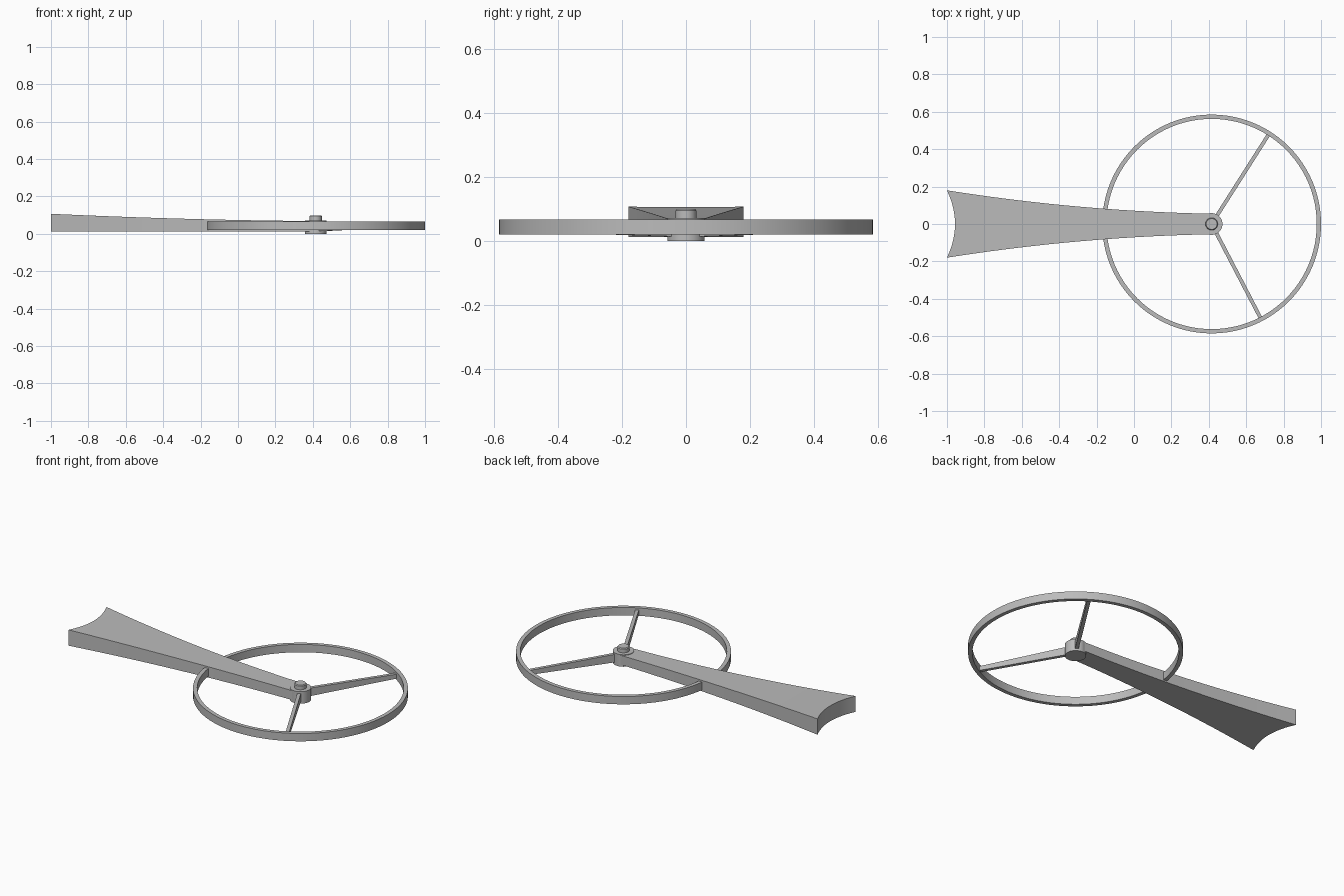
import bpy, bmesh
from math import cos, sin, pi, radians

cube = bpy.data.objects.get("Cube")
if cube:
    bpy.data.objects.remove(cube, do_unlink=True)

grey = bpy.data.materials.new("plain grey")
grey.use_nodes = True
grey.diffuse_color = (0.5, 0.5, 0.5, 1)
grey.node_tree.nodes["Principled BSDF"].inputs["Base Color"].default_value = (0.5, 0.5, 0.5, 1)

HUB_X = 0.415


def finish(name, bm):
    bmesh.ops.recalc_face_normals(bm, faces=bm.faces)
    mesh = bpy.data.meshes.new(name)
    bm.to_mesh(mesh)
    bm.free()
    mesh.materials.append(grey)
    obj = bpy.data.objects.new(name, mesh)
    bpy.context.collection.objects.link(obj)
    bpy.ops.object.select_all(action='DESELECT')
    obj.select_set(True)
    bpy.context.view_layer.objects.active = obj
    bpy.ops.object.shade_smooth_by_angle(angle=radians(25))
    return obj


def lathe(name, profile, segments, closed=False):
    """Revolve (radius, z) points around the hub axis."""
    bm = bmesh.new()
    rings = []
    for r, z in profile:
        rings.append([bm.verts.new((HUB_X + r * cos(2 * pi * i / segments),
                                    r * sin(2 * pi * i / segments), z))
                      for i in range(segments)])
    pairs = list(zip(rings, rings[1:]))
    if closed:
        pairs.append((rings[-1], rings[0]))
    else:
        bm.faces.new(rings[0])
        bm.faces.new(rings[-1])
    for a, b in pairs:
        for i in range(segments):
            j = (i + 1) % segments
            bm.faces.new((a[i], a[j], b[j], b[i]))
    return finish(name, bm)


# Thin outer rim
lathe("rim", [(0.585, 0.02), (0.585, 0.067), (0.562, 0.067), (0.562, 0.02)], 96, True)

# Hub with a small pin on top
lathe("hub", [(0.058, 0), (0.058, 0.072)], 48)
lathe("hub_pin", [(0.033, 0.06), (0.033, 0.094), (0.029, 0.099)], 32)


# Spokes, deeper at the hub than at the rim
def spoke(name, degrees):
    a = radians(degrees)
    bm = bmesh.new()
    ends = []
    for r, low, high in ((0.03, 0.013, 0.062), (0.57, 0.028, 0.054)):
        ends.append([bm.verts.new((HUB_X + r * cos(a) - w * sin(a),
                                   r * sin(a) + w * cos(a), z))
                     for w, z in ((-0.01, low), (0.01, low), (0.01, high), (-0.01, high))])
    for i in range(4):
        j = (i + 1) % 4
        bm.faces.new((ends[0][i], ends[0][j], ends[1][j], ends[1][i]))
    bm.faces.new(ends[0])
    bm.faces.new(ends[1])
    finish(name, bm)


spoke("left_spoke", 57.5)
spoke("right_spoke", -62.5)

# Flared vane with a concave tip and a gently rising top
STEPS, ACROSS = 24, 12
bm = bmesh.new()
bottom, top = [], []
for i in range(STEPS + 1):
    t = i / STEPS
    half = 0.055 + 0.026 * t + 0.099 * t ** 2
    rows = [], []
    for k in range(ACROSS + 1):
        s = 2 * k / ACROSS - 1
        tip = -1 + 0.043 * (1 - s * s)
        x = HUB_X + (tip - HUB_X) * t
        u = (HUB_X - x) / (HUB_X + 1)
        rows[0].append(bm.verts.new((x, s * half, 0.012)))
        rows[1].append(bm.verts.new((x, s * half, 0.068 + 0.012 * u + 0.027 * u * u)))
    bottom.append(rows[0])
    top.append(rows[1])
for i in range(STEPS):
    for grid in (bottom, top):
        for k in range(ACROSS):
            bm.faces.new((grid[i][k], grid[i][k + 1], grid[i + 1][k + 1], grid[i + 1][k]))
    for k in (0, ACROSS):
        bm.faces.new((bottom[i][k], bottom[i + 1][k], top[i + 1][k], top[i][k]))
for i in (0, STEPS):
    for k in range(ACROSS):
        bm.faces.new((bottom[i][k], bottom[i][k + 1], top[i][k + 1], top[i][k]))
finish("vane", bm)
